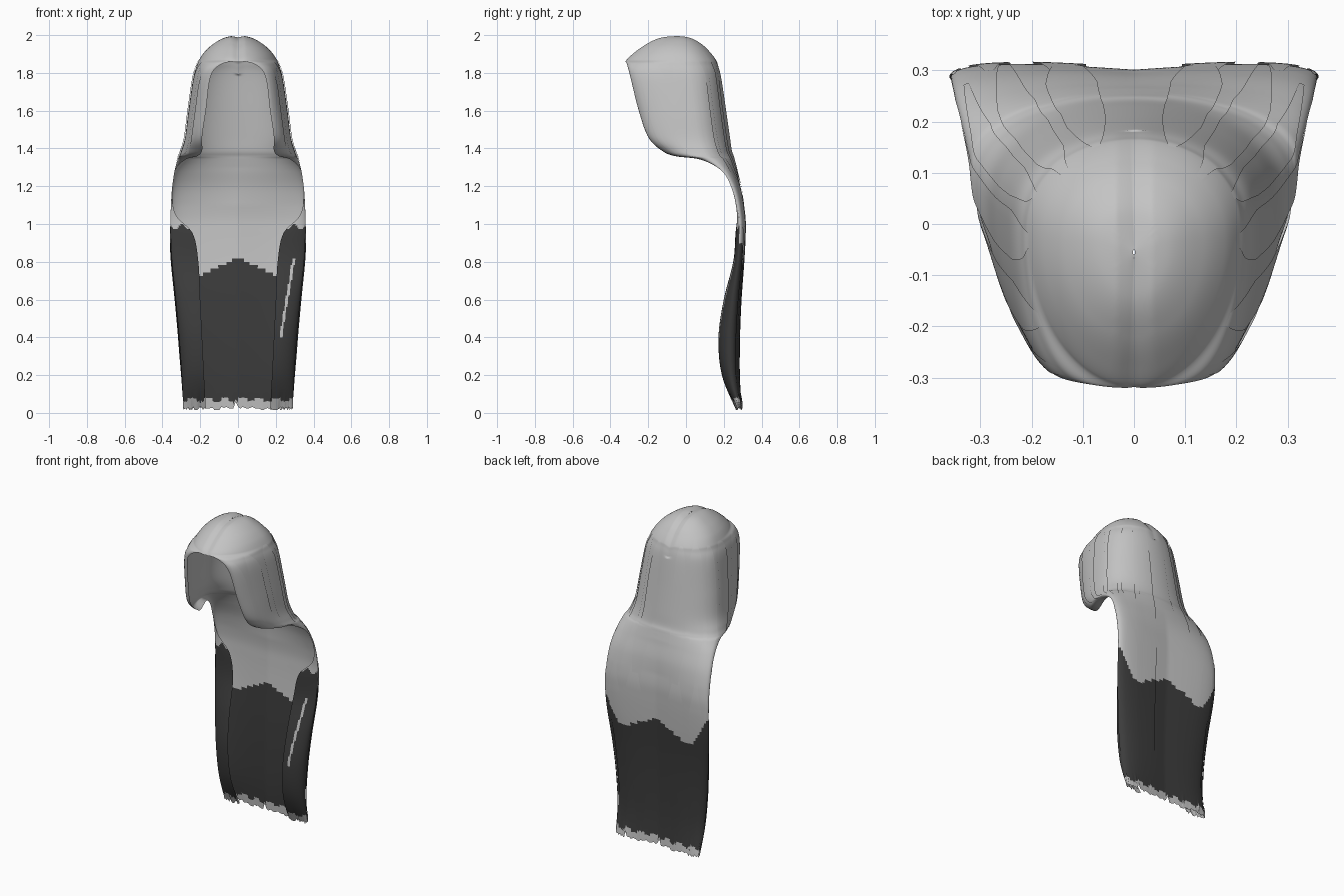
import bpy, bmesh, math, random

if "Cube" in bpy.data.objects:
    bpy.data.objects.remove(bpy.data.objects["Cube"])

random.seed(4)

# Level profile: z, half width, front-edge x, front-edge y, widest y, back y
LEVELS = [
    (2.0, .002, 0, -.06, -.055, -.05), (1.985, .075, 0, -.15, -.04, .03),
    (1.95, .135, 0, -.22, -.04, .09), (1.91, .178, 0, -.275, -.03, .13),
    (1.87, .205, 0, -.318, -.02, .16), (1.845, .216, .09, -.312, -.02, .17),
    (1.78, .235, .145, -.295, 0, .185), (1.6, .262, .17, -.25, .02, .21),
    (1.46, .28, .19, -.2, .04, .23), (1.39, .30, .19, -.13, .07, .24),
    (1.36, .312, .215, -.06, .09, .25), (1.34, .32, .28, .08, .13, .255),
    (1.28, .336, .336, .19, .195, .27), (1.18, .35, .35, .245, .25, .297),
    (1.05, .357, .33, .27, .28, .314), (.95, .357, .24, .262, .285, .314),
    (.8, .35, .21, .25, .275, .307), (.6, .33, .2, .2, .25, .294),
    (.4, .312, .19, .172, .235, .287), (.2, .298, .18, .19, .24, .287),
    (.015, .29, .17, .265, .28, .297)]
LAST = len(LEVELS) - 1
SIDE = .6            # share of each half section that belongs to the back


def material(name, v):
    m = bpy.data.materials.new(name)
    m.diffuse_color = (v, v, v, 1)
    m.use_nodes = True
    m.node_tree.nodes["Principled BSDF"].inputs["Base Color"].default_value = m.diffuse_color
    return m


LIGHT = material("light_grey", .55)
DARK = material("dark_grey", .045)


def level(t):
    """Smoothly interpolated profile at level position t."""
    i = min(int(t), LAST - 1)
    f = t - i
    p = [LEVELS[max(0, min(LAST, i + k))] for k in (-1, 0, 1, 2)]
    out = []
    for a, b, c, d in zip(*p):
        out.append(b + .5 * f * (c - a + f * (2*a - 5*b + 4*c - d + f * (3*(b - c) + d - a))))
    return out


def hair_point(u, t, off, ragged):
    """Point on the hair shell; u runs -1..1 from one front edge round the back to the other."""
    z, w, xf, yf, ys, yb = level(t)
    xf = max(0, min(xf, w))
    a = abs(u)
    w, yb = w + off, yb + off
    if a <= SIDE:
        q = a / SIDE * math.pi / 2
        x = w * math.sin(q)
        y = ys + (yb - ys) * math.cos(q) ** .85 if q < 1.5707 else ys
        low = max(0, min(1, (1.3 - z) / .2))
        y += low * (.012 * math.sin(2 * q) - .014 * math.cos(q) ** 2)
    else:
        q = (a - SIDE) / (1 - SIDE) * math.pi / 2
        x = xf + (w - xf) * math.cos(q)
        y = ys - (ys - yf + off * .3) * math.sin(q)
    if z > 1.8:                                   # shallow parting
        z -= .012 * max(0, 1 - abs(x) / .035)
    z += ragged * max(0, 1 - z / .12)
    return (math.copysign(x, u) if u else 0, y, z)


def is_dark(x, y, z, u):
    """Dipped-colour band with pale tips."""
    ax = abs(x)
    if z < .07 + .012 * math.sin(70 * x):
        return False
    if abs(u) > SIDE + .03:                       # side flaps, with one pale streak
        streak = x > 0 and .4 < z < .82 and abs(x - .225 - .17 * (z - .4)) < .007
        return z < .985 + .015 * math.sin(90 * ax) and not streak
    edge = .82 - .1 * min(ax / .22, 1) + 1.7 * max(0, ax - .25)
    return z < edge


def hair_sheet(name, u0, u1, t0, t1, cols, rows, off=0.0, taper=False):
    bm = bmesh.new()
    ragged = [random.choice((0, .008, .012, .02)) for _ in range(cols + 1)]
    for i in (cols // 2 - 1, int(cols * .66)):    # notches in the hem
        ragged[i] = .05
    grid = []
    for r in range(rows + 1):
        k = r / rows
        t = t0 + (t1 - t0) * k
        # locks sink into the shell at their root and narrow at both ends
        s = min(1, .25 + 3 * min(k, 1 - k)) if taper else 1
        mid, half = (u0 + u1) / 2, (u1 - u0) / 2 * s
        row = []
        for c in range(cols + 1):
            u = mid + half * (2 * c / cols - 1)
            row.append((bm.verts.new(hair_point(u, t, off * s, ragged[c])), u))
        grid.append(row)
    for r in range(rows):
        for c in range(cols):
            quad = [grid[r][c], grid[r + 1][c], grid[r + 1][c + 1], grid[r][c + 1]]
            f = bm.faces.new([q[0] for q in quad])
            m = f.calc_center_median()
            f.material_index = int(is_dark(*m, sum(q[1] for q in quad) / 4))
            f.smooth = True
    bmesh.ops.remove_doubles(bm, verts=bm.verts, dist=.0003)
    bmesh.ops.dissolve_degenerate(bm, edges=bm.edges, dist=.0001)
    me = bpy.data.meshes.new(name)
    bm.to_mesh(me)
    bm.free()
    me.materials.append(LIGHT)
    me.materials.append(DARK)
    ob = bpy.data.objects.new(name, me)
    bpy.context.collection.objects.link(ob)
    return ob


# Main hair: rounded crown, open face, long sheet down the back
hair_sheet("hair_shell", -1, 1, 0, LAST, 120, LAST * 10)

# Overlapping locks on both sides: u range, level range
LOCKS = [(.08, .2, 4, 15), (.24, .36, 3, 14), (.4, .52, 4, 13), (.56, .66, 4, 12),
         (.7, .8, 4.5, 11), (.84, .95, 5, 10.5),
         (.1, .22, 13, LAST), (.28, .42, 13.5, LAST), (.46, .58, 14, LAST)]
for i, (a, b, t0, t1) in enumerate(LOCKS):
    for side, lo, hi in (("right", a, b), ("left", -b, -a)):
        hair_sheet(f"lock_{i + 1}_{side}", lo, hi, t0, t1, 6, int((t1 - t0) * 8), .006, True)
